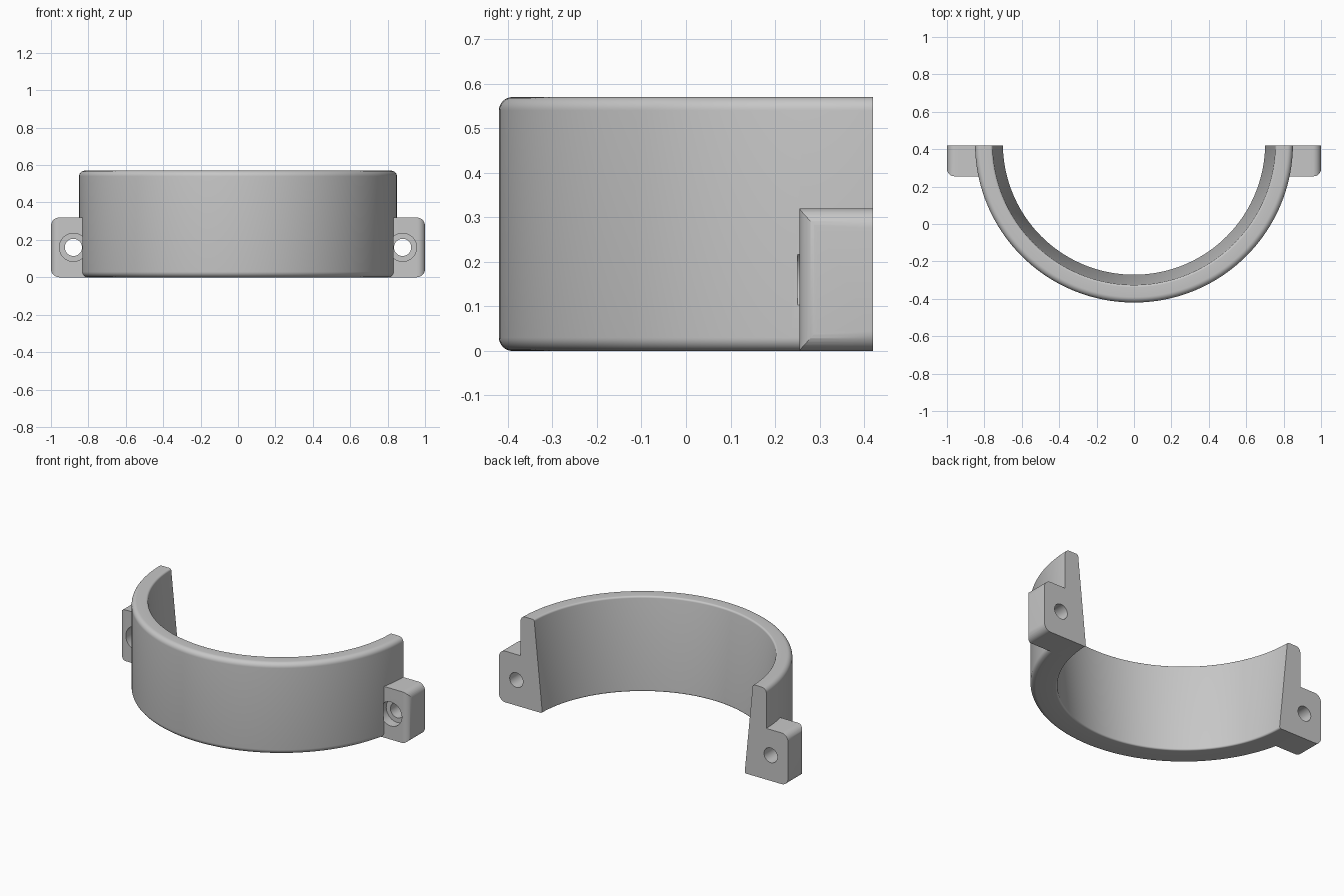
import bpy, bmesh, math
from mathutils import Vector, Matrix

default = bpy.data.objects.get("Cube")
if default:
    bpy.data.objects.remove(default, do_unlink=True)

AXIS_Y = 0.43      # centre line of the ring
BACK_Y = 0.42      # flat split face
EAR_FRONT = 0.255
HOLE_X, HOLE_Z = 0.88, 0.16

grey = bpy.data.materials.new("light grey")
grey.use_nodes = True
colour = (0.57, 0.57, 0.57, 1)
grey.diffuse_color = colour
grey.node_tree.nodes["Principled BSDF"].inputs["Base Color"].default_value = colour


def rounded(corners, steps=8):
    """Outline from (x, y, radius) corners, with round fillets."""
    out = []
    for i, (x, y, r) in enumerate(corners):
        p = Vector((x, y))
        if r == 0:
            out.append(p)
            continue
        u = (Vector(corners[i - 1][:2]) - p).normalized()
        v = (Vector(corners[(i + 1) % len(corners)][:2]) - p).normalized()
        half = u.angle(v) / 2
        centre = p + (u + v).normalized() * (r / math.sin(half))
        a = (p + u * (r / math.tan(half)) - centre).normalized()
        b = (p + v * (r / math.tan(half)) - centre).normalized()
        turn = math.pi - 2 * half
        for k in range(steps + 1):
            t = k / steps
            arm = a * math.sin((1 - t) * turn) + b * math.sin(t * turn)
            out.append(centre + arm.normalized() * r)
    return out


def finish(bm, name):
    bmesh.ops.recalc_face_normals(bm, faces=bm.faces[:])
    mesh = bpy.data.meshes.new(name)
    bm.to_mesh(mesh)
    bm.free()
    mesh.materials.append(grey)
    ob = bpy.data.objects.new(name, mesh)
    bpy.context.collection.objects.link(ob)
    return ob


def prism(name, points, direction):
    bm = bmesh.new()
    face = bm.faces.new([bm.verts.new(p) for p in points])
    ext = bmesh.ops.extrude_face_region(bm, geom=[face], use_keep_orig=True)
    moved = [g for g in ext["geom"] if isinstance(g, bmesh.types.BMVert)]
    bmesh.ops.translate(bm, verts=moved, vec=direction)
    return finish(bm, name)


def rod(name, x, radius, y0, y1):
    bm = bmesh.new()
    place = Matrix.Translation((x, (y0 + y1) / 2, HOLE_Z)) @ Matrix.Rotation(math.pi / 2, 4, "X")
    bmesh.ops.create_cone(bm, cap_ends=True, segments=48, radius1=radius,
                          radius2=radius, depth=y1 - y0, matrix=place)
    return finish(bm, name)


def combine(target, tool, operation):
    """Apply a boolean and discard the helper."""
    tool.hide_render = True
    mod = target.modifiers.new("Boolean", "BOOLEAN")
    mod.operation, mod.solver, mod.object = operation, "EXACT", tool
    bpy.context.view_layer.objects.active = target
    bpy.ops.object.modifier_apply(modifier=mod.name)
    bpy.data.objects.remove(tool, do_unlink=True)


# Ring with a tapered bore and filleted rims
section = rounded([(0.70, 0, 0.01), (0.85, 0, 0.03), (0.85, 0.57, 0.03), (0.757, 0.57, 0.012)])
bm = bmesh.new()
verts = [bm.verts.new((p.x, AXIS_Y, p.y)) for p in section]
edges = [bm.edges.new((verts[i - 1], verts[i])) for i in range(len(verts))]
bmesh.ops.spin(bm, geom=verts + edges, cent=(0, AXIS_Y, 0), axis=(0, 0, 1),
               angle=math.tau, steps=160)
bmesh.ops.remove_doubles(bm, verts=bm.verts[:], dist=1e-5)
clamp = finish(bm, "half_ring_clamp")

# Mounting ears: side outline intersected with plan outline
for side in (1, -1):
    front = rounded([(0.78, 0, 0), (1, 0, 0.045), (1, 0.32, 0.045), (0.78, 0.32, 0)])
    plan = rounded([(0.7, EAR_FRONT, 0), (1, EAR_FRONT, 0.04), (1, 0.6, 0), (0.7, 0.6, 0)])
    ear = prism("mounting_ear", [(side * p.x, 0.1, p.y) for p in front], (0, 0.4, 0))
    outline = prism("ear_plan", [(side * p.x, p.y, -0.1) for p in plan], (0, 0, 0.6))
    combine(ear, outline, "INTERSECT")
    combine(clamp, ear, "UNION")

# Split the ring along its flat back face
corners = [(-2, BACK_Y, -1), (2, BACK_Y, -1), (2, 2, -1), (-2, 2, -1)]
combine(clamp, prism("split_cutter", corners, (0, 0, 3)), "DIFFERENCE")

# Screw holes with counterbores
for side in (1, -1):
    combine(clamp, rod("counterbore", side * HOLE_X, 0.075, EAR_FRONT - 0.005, 0.315), "DIFFERENCE")
    combine(clamp, rod("screw_hole", side * HOLE_X, 0.046, 0.29, 0.5), "DIFFERENCE")

bpy.ops.object.select_all(action="DESELECT")
clamp.select_set(True)
bpy.context.view_layer.objects.active = clamp
bpy.ops.object.shade_smooth_by_angle(angle=math.radians(30))
